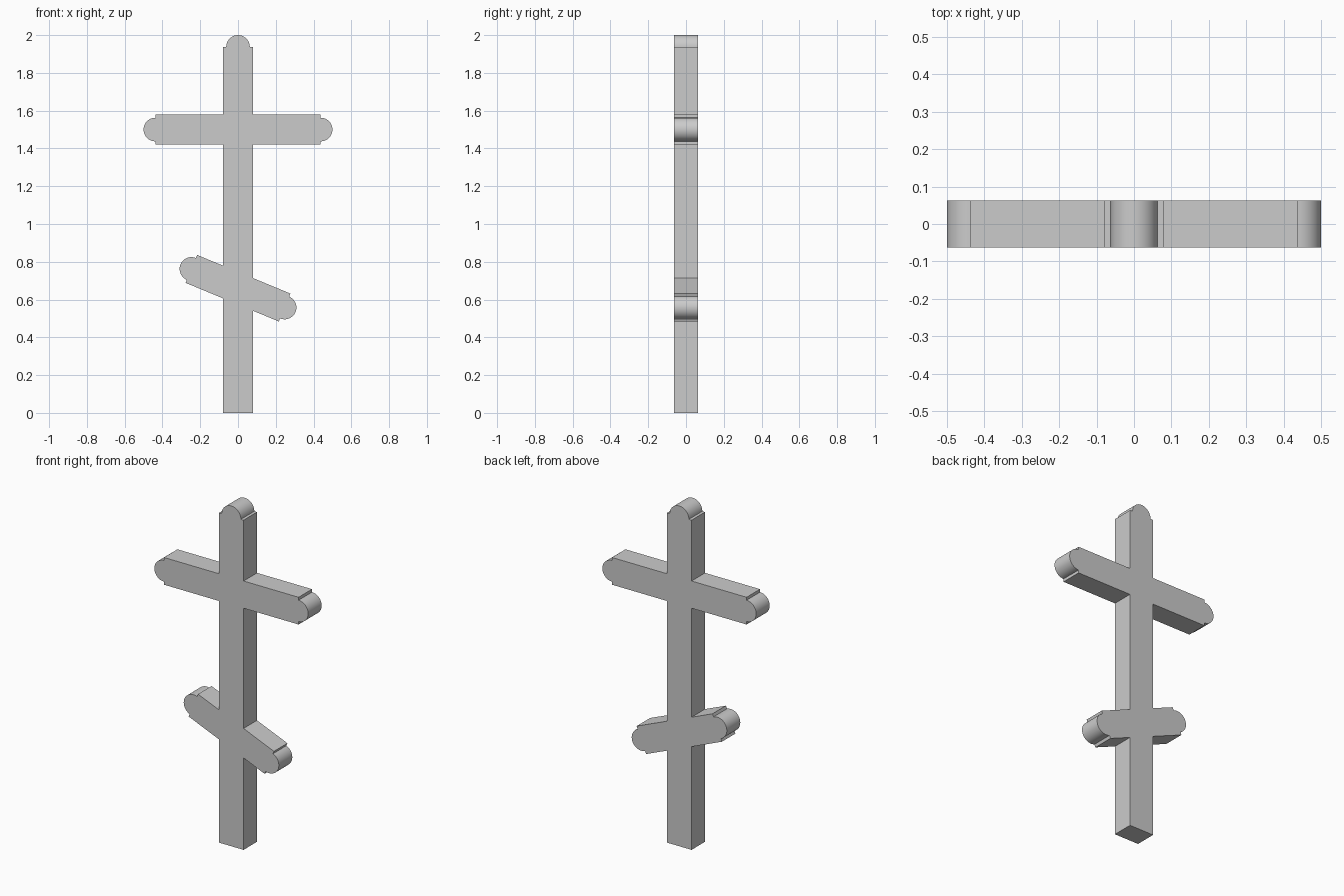
import bpy, bmesh
from math import sin, cos, pi, radians

if "Cube" in bpy.data.objects:
    bpy.data.objects.remove(bpy.data.objects["Cube"])

W = 0.08        # half width of every beam
R = 0.0625      # radius of the rounded tips
D = 0.0625      # half depth
SEG = 24        # segments per rounded tip


def beam(zc, angle, length, side=0):
    """Outline of one beam end, counter-clockwise; side = which post face it joins."""
    dx, dz = cos(angle), sin(angle)

    def point(u, v):
        return (u * dx - v * dz, zc + u * dz + v * dx)

    def root(v):
        return point((side * W + v * dz) / dx, v)

    tip = [point(length, -W)]
    for i in range(SEG + 1):
        t = -pi / 2 + pi * i / SEG
        tip.append(point(length + R * cos(t), R * sin(t)))
    tip.append(point(length, W))
    return [root(-W)] + tip + [root(W)] if side else tip


# Walk round the silhouette: right side up, top, left side down
tilt = radians(-22.5)
outline = [(-W, 0), (W, 0)]
outline += beam(0.66, tilt, 0.267, 1)          # slanted bar, right
outline += beam(1.5, 0, 0.4375, 1)             # crossbar, right
outline += beam(0, pi / 2, 1.9375)             # top of post
outline += beam(1.5, pi, 0.4375, -1)           # crossbar, left
outline += beam(0.66, pi + tilt, 0.267, -1)    # slanted bar, left

# Extrude the silhouette through the depth
bm = bmesh.new()
face = bm.faces.new([bm.verts.new((x, -D, z)) for x, z in outline])
ext = bmesh.ops.extrude_face_region(bm, geom=[face], use_keep_orig=True)
bmesh.ops.translate(bm, vec=(0, 2 * D, 0),
                    verts=[g for g in ext["geom"] if isinstance(g, bmesh.types.BMVert)])
bmesh.ops.recalc_face_normals(bm, faces=bm.faces)
mesh = bpy.data.meshes.new("three_armed_cross")
bm.to_mesh(mesh)
bm.free()

cross = bpy.data.objects.new("three_armed_cross", mesh)
bpy.context.collection.objects.link(cross)
bpy.context.view_layer.objects.active = cross
cross.select_set(True)
bpy.ops.object.shade_smooth_by_angle(angle=radians(30))
